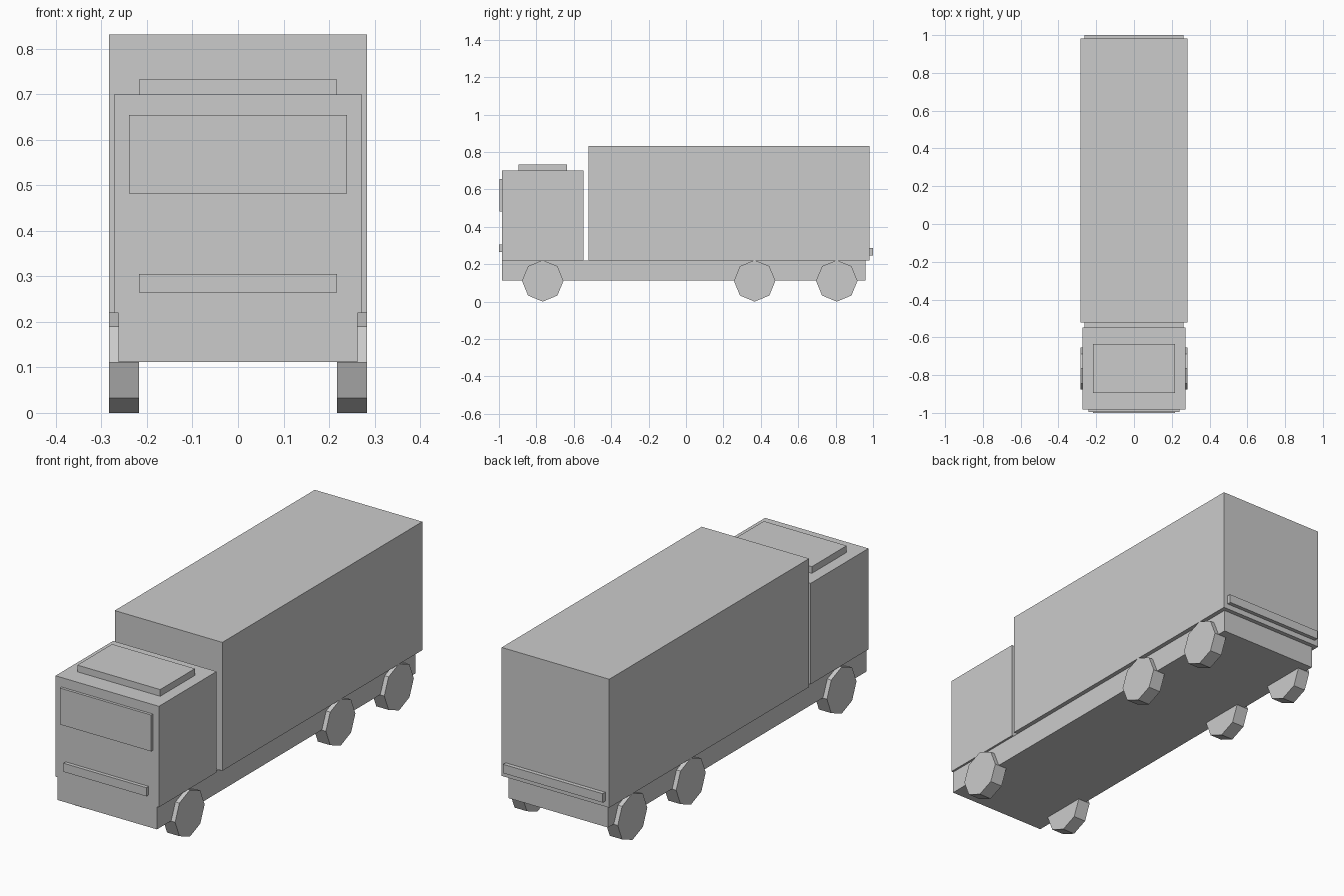
import bpy, math

if "Cube" in bpy.data.objects:
    bpy.data.objects.remove(bpy.data.objects["Cube"])

grey = bpy.data.materials.new("plain grey")
grey.diffuse_color = (0.6, 0.6, 0.6, 1)
grey.use_nodes = True
grey.node_tree.nodes["Principled BSDF"].inputs["Base Color"].default_value = grey.diffuse_color


def box(name, half_width, y0, y1, z0, z1):
    """Box centred on x = 0."""
    bpy.ops.mesh.primitive_cube_add(size=1, location=(0, (y0 + y1) / 2, (z0 + z1) / 2))
    ob = bpy.context.object
    ob.name = name
    ob.scale = (2 * half_width, y1 - y0, z1 - z0)
    bpy.ops.object.transform_apply(location=False, rotation=False, scale=True)
    ob.data.materials.append(grey)


def wheel(name, x, y, radius=0.111, width=0.065):
    """Eight-sided wheel standing on a corner, axle along x."""
    bpy.ops.mesh.primitive_cylinder_add(vertices=8, radius=radius, depth=width,
                                        location=(x, y, radius),
                                        rotation=(0, math.pi / 2, 0))
    ob = bpy.context.object
    ob.name = name
    ob.data.materials.append(grey)


# Main body
box("chassis", 0.262, -0.983, 0.96, 0.112, 0.22)
box("cab", 0.272, -0.983, -0.549, 0.22, 0.70)
box("cargo_box", 0.283, -0.522, 0.981, 0.22, 0.831)

# Fittings
box("roof_fairing", 0.218, -0.896, -0.635, 0.70, 0.732)
box("windshield", 0.24, -0.996, -0.983, 0.482, 0.655)
box("front_bumper", 0.218, -1.0, -0.983, 0.264, 0.305)
box("rear_bumper", 0.262, 0.981, 1.0, 0.246, 0.288)

# Three axles, mirrored left and right
for axle, y in (("front", -0.766), ("middle", 0.367), ("rear", 0.806)):
    for side, sx in (("left", -1), ("right", 1)):
        wheel(f"{axle}_wheel_{side}", sx * 0.2505, y)
